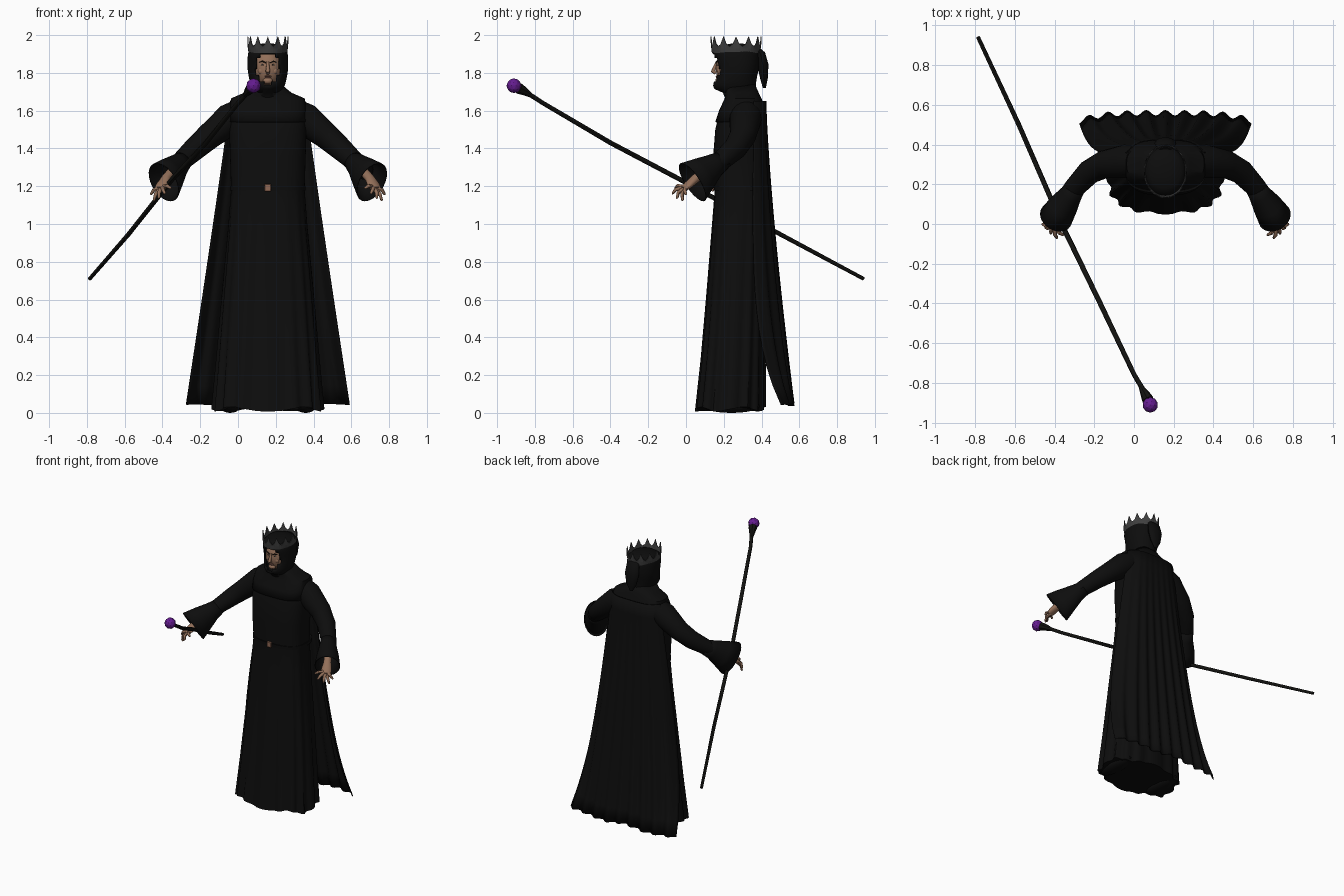
import bpy, bmesh, math
from mathutils import Vector

if "Cube" in bpy.data.objects:
    bpy.data.objects.remove(bpy.data.objects["Cube"])

CX = 0.158  # the figure stands off centre; its parts are built about x = 0


def material(name, r, g, b):
    m = bpy.data.materials.new(name)
    m.use_nodes = True
    m.diffuse_color = (r, g, b, 1)
    node = m.node_tree.nodes["Principled BSDF"]
    node.inputs["Base Color"].default_value = (r, g, b, 1)
    node.inputs["Roughness"].default_value = 0.8
    return m


CLOTH = material("black cloth", 0.004, 0.004, 0.004)
WOOD = material("dark wood", 0.006, 0.006, 0.005)
IRON = material("dark iron", 0.05, 0.05, 0.05)
SKIN = material("skin", 0.29, 0.16, 0.10)
LIPS = material("lips", 0.17, 0.08, 0.06)
HAIR = material("dark brown hair", 0.015, 0.009, 0.006)
EYE = material("eye", 0.22, 0.19, 0.16)
COPPER = material("copper", 0.28, 0.14, 0.09)
PURPLE = material("purple gem", 0.13, 0.012, 0.28)


def finish(name, bm, mat, smooth=True, thick=0, x=CX):
    bmesh.ops.recalc_face_normals(bm, faces=bm.faces[:])
    me = bpy.data.meshes.new(name)
    bm.to_mesh(me)
    bm.free()
    ob = bpy.data.objects.new(name, me)
    bpy.context.collection.objects.link(ob)
    ob.location.x = x
    me.materials.append(mat)
    if thick:
        sol = ob.modifiers.new("thickness", "SOLIDIFY")
        sol.thickness = thick
    if smooth:
        bpy.ops.object.select_all(action="DESELECT")
        ob.select_set(True)
        bpy.context.view_layer.objects.active = ob
        bpy.ops.object.shade_smooth_by_angle(angle=math.radians(45))
    return ob


def loft(rings, closed=True, caps=True):
    bm = bmesh.new()
    rows = [[bm.verts.new(p) for p in ring] for ring in rings]
    n = len(rows[0])
    for a, b in zip(rows, rows[1:]):
        for i in range(n if closed else n - 1):
            j = (i + 1) % n
            bm.faces.new((a[i], a[j], b[j], b[i]))
    if caps:
        bm.faces.new(rows[0])
        bm.faces.new(rows[-1])
    return bm


def section(z, rx, front, back, n=48, power=0.8, pleat=0, count=12):
    """Rounded horizontal outline, optionally pleated."""
    ring = []
    for i in range(n):
        t = math.tau * i / n
        c, s = math.cos(t), math.sin(t)
        k = 1 + pleat * (math.cos(count * t) - 0.6)
        px = math.copysign(abs(c) ** power, c) * rx * k
        py = (front + back) / 2 + math.copysign(abs(s) ** power, s) * (back - front) / 2 * k
        ring.append(Vector((px, py, z + pleat * 0.3 * math.sin(5 * t))))
    return ring


def tube(path, radii, n=12, caps=True):
    """Sweep an ellipse along a path; a radius may be (side, up)."""
    pts = [Vector(p) for p in path]
    whole = (pts[-1] - pts[0]).normalized()
    ref = Vector((0, 0, 1)) if abs(whole.z) < 0.9 else Vector((0, 1, 0))
    rings = []
    for i, p in enumerate(pts):
        t = (pts[min(i + 1, len(pts) - 1)] - pts[max(i - 1, 0)]).normalized()
        side = t.cross(ref).normalized()
        up = side.cross(t)
        r = radii[i] if isinstance(radii[i], tuple) else (radii[i], radii[i])
        angles = [math.tau * k / n for k in range(n)]
        rings.append([p + side * r[0] * math.cos(a) + up * r[1] * math.sin(a) for a in angles])
    return loft(rings, caps=caps)


def blob(name, centre, size, mat, segs=20):
    bm = bmesh.new()
    bmesh.ops.create_uvsphere(bm, u_segments=segs, v_segments=segs // 2 + 2, radius=1)
    for v in bm.verts:
        v.co = Vector(a * b + c for a, b, c in zip(v.co, size, centre))
    return finish(name, bm, mat)


# Gown with pleated skirt: height, half width, front, back, pleat depth
gown = [(0.02, 0.295, 0.05, 0.42, 0.04), (0.3, 0.27, 0.08, 0.42, 0.03),
        (0.65, 0.24, 0.11, 0.42, 0.02), (1.0, 0.208, 0.138, 0.42, 0.01),
        (1.18, 0.195, 0.152, 0.42, 0), (1.35, 0.2, 0.143, 0.42, 0),
        (1.5, 0.205, 0.155, 0.42, 0), (1.6, 0.2, 0.18, 0.41, 0),
        (1.66, 0.16, 0.21, 0.39, 0), (1.71, 0.07, 0.21, 0.36, 0)]
finish("gown", loft([section(z, r, f, b, 96, 0.75, p, 16) for z, r, f, b, p in gown]), CLOTH)

# Shoulder mantle
mantle = [(1.54, 0.207, 0.155, 0.425), (1.6, 0.206, 0.175, 0.42), (1.665, 0.195, 0.205, 0.40),
          (1.695, 0.125, 0.21, 0.385), (1.74, 0.07, 0.2, 0.365)]
finish("mantle", loft([section(*row, power=0.7) for row in mantle], caps=False), CLOTH, thick=0.006)

# Cape flaring to a scalloped hem
rows = []
for i in range(17):
    v = i / 16
    row = []
    for k in range(73):
        u = k / 36 - 1
        mid = 0.425 + 0.135 * v ** 1.4
        edge = 0.36 + 0.16 * v ** 5
        fold = 0.014 * v * math.cos(9 * math.pi * u)
        x = u * (0.2 + 0.234 * v ** 1.05)
        z = 1.65 - 1.605 * v + 0.012 * v * math.cos(7 * u + 1) * (1 - abs(u))
        row.append((x, mid - (mid - edge) * abs(u) ** 4 + fold, z))
    rows.append(row)
finish("cape", loft(rows, closed=False, caps=False), CLOTH, thick=0.006)

# Belt and buckle
belt = [(1.178, 0.2, 0.146, 0.446), (1.202, 0.2, 0.144, 0.446)]
finish("belt", loft([section(*row, power=0.75) for row in belt]), CLOTH)
bm = bmesh.new()
bmesh.ops.create_cube(bm, size=1)
for v in bm.verts:
    v.co = Vector((v.co.x * 0.034, 0.141 + v.co.y * 0.014, 1.193 + v.co.z * 0.04))
bmesh.ops.bevel(bm, geom=bm.edges[:], offset=0.003, segments=1, affect="EDGES")
finish("buckle", bm, COPPER, smooth=False)

# Hood with a face opening: height, half width, front, back
hood = [(1.66, 0.1, 0.21, 0.39), (1.695, 0.075, 0.195, 0.37), (1.715, 0.08, 0.15, 0.37),
        (1.735, 0.09, 0.142, 0.37), (1.755, 0.096, 0.146, 0.372), (1.79, 0.103, 0.155, 0.378),
        (1.82, 0.107, 0.158, 0.385), (1.85, 0.108, 0.152, 0.388), (1.88, 0.107, 0.143, 0.39),
        (1.9, 0.105, 0.141, 0.39), (1.925, 0.1, 0.15, 0.385), (1.945, 0.08, 0.18, 0.36),
        (1.955, 0.03, 0.24, 0.3)]
bm = loft([section(*row, n=64, power=0.95) for row in hood])
gap = []
for f in bm.faces:
    c = f.calc_center_median()
    if c.y < 0.24 and (c.x / 0.066) ** 2 + ((c.z - 1.825) / 0.085) ** 2 < 1:
        gap.append(f)
bmesh.ops.delete(bm, geom=gap, context="FACES")
finish("hood", bm, CLOTH, thick=0.008)
finish("hood_tail", tube([(0, 0.375, 1.93), (0, 0.395, 1.9), (0, 0.407, 1.84), (0, 0.413, 1.77), (0, 0.415, 1.72)],
                         [(0.03, 0.012), (0.05, 0.025), (0.055, 0.03), (0.04, 0.02), (0.012, 0.008)]), CLOTH)

# Face
blob("face", (0, 0.228, 1.825), (0.074, 0.07, 0.1), SKIN, 32)
finish("nose", tube([(0, 0.164, 1.86), (0, 0.152, 1.83), (0, 0.143, 1.808), (0, 0.158, 1.798)],
                    [0.006, 0.009, 0.012, 0.009]), SKIN)
blob("chin", (0, 0.175, 1.758), (0.026, 0.02, 0.018), SKIN)
blob("upper_lip", (0, 0.164, 1.782), (0.019, 0.007, 0.004), LIPS)
blob("lower_lip", (0, 0.166, 1.775), (0.016, 0.007, 0.004), LIPS)
for s, side in ((1, "left"), (-1, "right")):
    blob(side + "_eye", (s * 0.026, 0.168, 1.842), (0.011, 0.006, 0.005), EYE, 12)
    blob(side + "_pupil", (s * 0.026, 0.163, 1.842), (0.004, 0.003, 0.004), HAIR, 8)
    finish(side + "_eyebrow", tube([(s * 0.01, 0.159, 1.853), (s * 0.03, 0.163, 1.862), (s * 0.046, 0.174, 1.856)],
                                   [0.003, 0.004, 0.002], 6), HAIR)
    blob(side + "_cheek", (s * 0.034, 0.178, 1.81), (0.018, 0.012, 0.018), SKIN, 12)

# Crown with twelve concave-sided points
rings = [section(1.905, 0.102, 0.137, 0.393, 48, 1), section(1.93, 0.106, 0.134, 0.396, 48, 1),
         section(1.94, 0.109, 0.13, 0.4, 48, 1)]
for i, p in enumerate(rings[2]):
    p.z += (0.053, 0.013, 0, 0.013)[i % 4]
finish("crown", loft(rings, caps=False), IRON, smooth=False, thick=0.005)

# Sleeves, cuffs, hands and shoes, one set per side
arm = [(0.13, 0.32, 1.595), (0.2, 0.315, 1.555), (0.31, 0.3, 1.465), (0.385, 0.26, 1.4),
       (0.46, 0.18, 1.33), (0.52, 0.1, 1.275)]
cuff = [(0.445, 0.2, 1.34), (0.475, 0.15, 1.31), (0.515, 0.09, 1.265), (0.55, 0.035, 1.222)]
fingertips = [(0.512, -0.058, 1.19), (0.545, -0.074, 1.16), (0.578, -0.05, 1.135),
              (0.605, -0.02, 1.122), (0.622, 0.0, 1.155)]
for s, side in ((1, "left"), (-1, "right")):
    def flip(points):
        return [Vector((s * p[0], p[1], p[2])) for p in points]
    finish(side + "_sleeve", tube(flip(arm), [0.075, 0.085, 0.07, 0.062, 0.052, 0.045], 20), CLOTH)
    finish(side + "_cuff", tube(flip(cuff), [0.05, (0.057, 0.065), (0.075, 0.095), (0.086, 0.122)], 24, False),
           CLOTH, thick=0.006)
    finish(side + "_hand", tube(flip([(0.51, 0.1, 1.275), (0.54, 0.05, 1.24), (0.56, 0.01, 1.205),
                                      (0.572, -0.012, 1.185)]),
                                [0.024, (0.026, 0.024), (0.036, 0.02), (0.032, 0.014)], 14), SKIN)
    for k, tip in enumerate(fingertips):
        end = Vector(tip)
        root = Vector((0.562, 0.0, 1.2)).lerp(end, 0.22)
        bend = root.lerp(end, 0.55) + Vector((0.004, -0.008, 0.008))
        finish(f"{side}_finger_{k + 1}", tube(flip([root, bend, root.lerp(end, 0.92), end]),
                                              [0.011, 0.01, 0.007, 0.003], 8), SKIN)
    blob(side + "_shoe", (s * 0.2, 0.24, 0.035), (0.055, 0.15, 0.035), CLOTH)

# Staff, claw and gem, placed directly in model space
staff = [(-0.785, 0.94, 0.71), (-0.58, 0.5, 0.945), (-0.35, -0.03, 1.235), (-0.17, -0.4, 1.43),
         (0.0, -0.757, 1.64), (0.055, -0.85, 1.70)]
finish("staff", tube(staff, [0.01, 0.012, 0.013, 0.013, 0.012, 0.013], 8), WOOD, x=0)
finish("staff_claw", tube([(0.035, -0.82, 1.68), (0.055, -0.855, 1.703), (0.07, -0.885, 1.718)],
                          [0.012, 0.023, 0.03], 8), WOOD, smooth=False, x=0)
bm = bmesh.new()
bmesh.ops.create_icosphere(bm, subdivisions=2, radius=0.039)
bmesh.ops.translate(bm, verts=bm.verts[:], vec=(0.082, -0.911, 1.732))
finish("staff_gem", bm, PURPLE, smooth=False, x=0)
